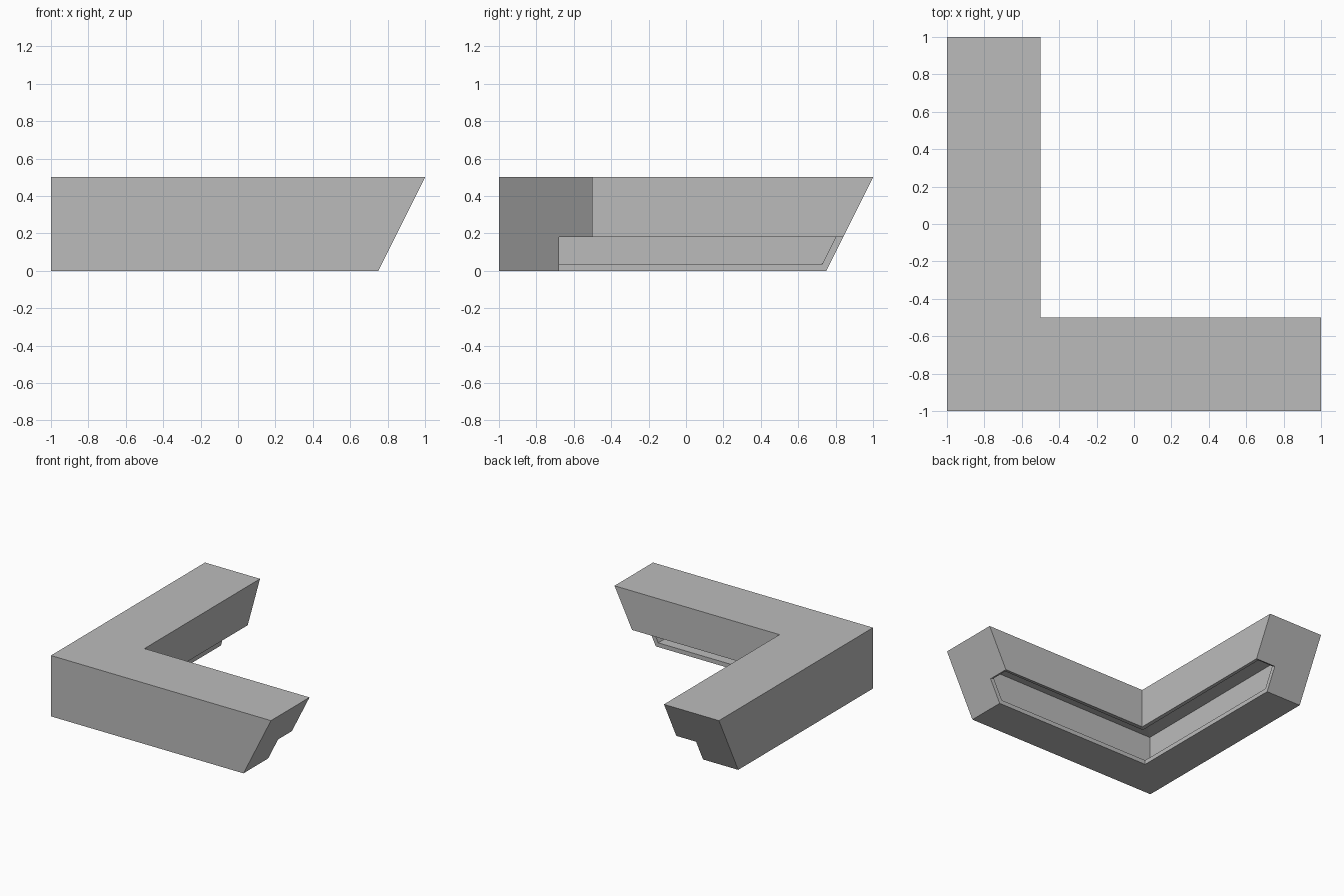
import bpy
import bmesh

cube = bpy.data.objects.get("Cube")
if cube:
    bpy.data.objects.remove(cube, do_unlink=True)

# Single plain grey
grey = bpy.data.materials.new("plain grey")
grey.use_nodes = True
colour = (0.5, 0.5, 0.5, 1)
grey.diffuse_color = colour
grey.node_tree.nodes["Principled BSDF"].inputs["Base Color"].default_value = colour

# Cross-section: distance in from the outer wall, and height
TOP = 0.5
profile = [(0, 0), (0, TOP), (0.5, TOP), (0.5, 0.18), (0.32, 0.18), (0.32, 0)]
OPEN_SIDES = (3, 4)  # underside and riser of the step are left open


def tip(z):
    """Reach of the raked arm end at a height."""
    return 1 - (TOP - z) / 2


bm = bmesh.new()
stations = [
    [bm.verts.new((tip(z), d - 1, z)) for d, z in profile],
    [bm.verts.new((d - 1, d - 1, z)) for d, z in profile],
    [bm.verts.new((d - 1, tip(z), z)) for d, z in profile],
]

# Two arms joined by a mitre at the corner
for a, b in zip(stations, stations[1:]):
    for i in range(len(profile)):
        if i not in OPEN_SIDES:
            j = (i + 1) % len(profile)
            bm.faces.new((a[i], a[j], b[j], b[i]))

# Raked end caps
bm.faces.new(stations[0])
bm.faces.new(stations[-1])
bmesh.ops.recalc_face_normals(bm, faces=bm.faces)
bm.normal_update()
top_face = max(bm.faces, key=lambda f: f.calc_center_median().z)
if top_face.normal.z < 0:
    bmesh.ops.reverse_faces(bm, faces=bm.faces)

mesh = bpy.data.meshes.new("corner_counter_shell")
bm.to_mesh(mesh)
bm.free()
mesh.materials.append(grey)
shell = bpy.data.objects.new("corner_counter_shell", mesh)
bpy.context.collection.objects.link(shell)

# Hollow wall thickness, grown inward
wall = shell.modifiers.new("wall_thickness", "SOLIDIFY")
wall.thickness = 0.035
wall.offset = -1
wall.use_even_offset = True
